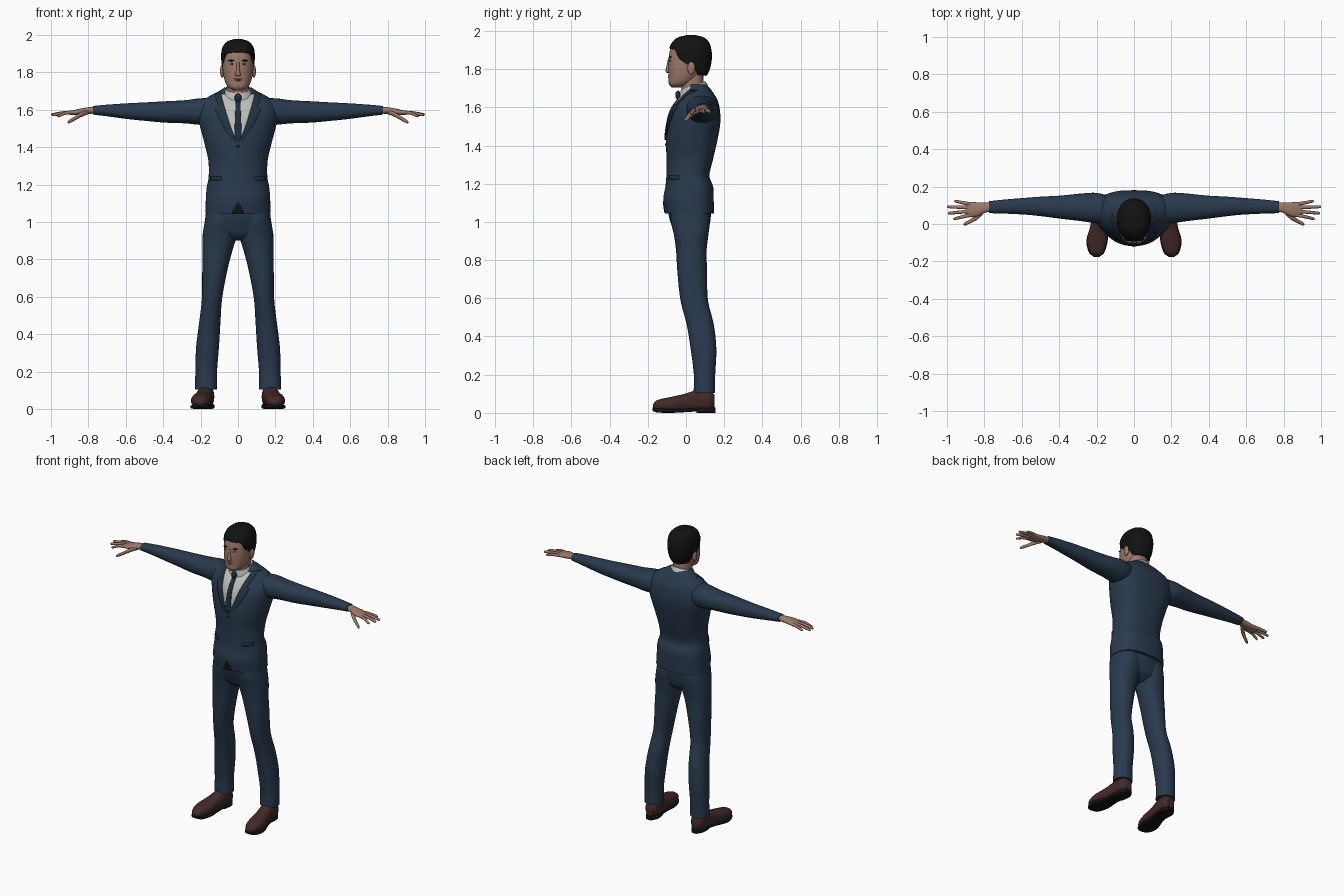
import bpy, bmesh, math
from mathutils import Matrix, Vector

cube = bpy.data.objects.get("Cube")
if cube:
    bpy.data.objects.remove(cube, do_unlink=True)


def material(name, r, g, b):
    m = bpy.data.materials.new(name)
    m.use_nodes = True
    m.diffuse_color = (r, g, b, 1)
    shader = m.node_tree.nodes["Principled BSDF"]
    shader.inputs["Base Color"].default_value = (r, g, b, 1)
    shader.inputs["Roughness"].default_value = 0.8
    return m


SUIT = material("navy suit", .022, .042, .075)
LAPEL = material("dark navy lapel", .016, .031, .056)
TIE = material("navy tie", .012, .025, .05)
SHIRT = material("off white shirt", .52, .52, .49)
SKIN = material("skin", .33, .19, .14)
LIP = material("lips", .24, .11, .085)
HAIR = material("black hair", .006, .006, .006)
SHOE = material("brown leather", .055, .022, .022)
SOLE = material("black sole", .008, .007, .007)
EYE = material("eye white", .4, .36, .33)


def finish(name, bm, mat):
    """Turn a bmesh into a smooth shaded object."""
    me = bpy.data.meshes.new(name)
    bm.to_mesh(me)
    bm.free()
    me.materials.append(mat)
    ob = bpy.data.objects.new(name, me)
    bpy.context.collection.objects.link(ob)
    bpy.ops.object.select_all(action='DESELECT')
    ob.select_set(True)
    bpy.context.view_layer.objects.active = ob
    bpy.ops.object.shade_smooth_by_angle(angle=math.radians(50))
    return ob


def sample(stations, t):
    """Smooth interpolation of the stations at position t."""
    n = len(stations)
    i = 0
    while i < n - 2 and t > stations[i + 1][0]:
        i += 1
    p, q = stations[i], stations[i + 1]
    before, after = stations[max(i - 1, 0)], stations[min(i + 2, n - 1)]
    h = q[0] - p[0]
    u = (t - p[0]) / h
    out = []
    for k in range(1, len(p)):
        m0 = (q[k] - before[k]) / (q[0] - before[0]) * h
        m1 = (after[k] - p[k]) / (after[0] - p[0]) * h
        d = q[k] - p[k]
        out.append(p[k] + u * (m0 + u * (3 * d - 2 * m0 - m1 + u * (m0 + m1 - 2 * d))))
    return out


def loft(name, mat, axis, stations, power=2.2, back=None, sides=32, steps=5, side=1, warp=None):
    """Skin oval rings (position, two centres, two radii) along an axis."""
    bm = bmesh.new()
    spots = [stations[0][0]]
    for p, q in zip(stations, stations[1:]):
        spots += [p[0] + (q[0] - p[0]) * (k + 1) / steps for k in range(steps)]
    rings = []
    for t in spots:
        a, b, ra, rb = sample(stations, t)
        ring = []
        for k in range(sides):
            w = math.tau * k / sides
            c, s = math.cos(w), math.sin(w)
            e = 2 / (back if back and s > 0 else power)
            u = a + max(ra, .001) * math.copysign(abs(c) ** e, c)
            v = b + max(rb, .001) * math.copysign(abs(s) ** e, s)
            co = {'x': (t, u, v), 'y': (u, t, v), 'z': (u, v, t)}[axis]
            co = warp(*co) if warp else co
            ring.append(bm.verts.new((co[0] * side, co[1], co[2])))
        rings.append(ring)
    for lo, hi in zip(rings, rings[1:]):
        for k in range(sides):
            j = (k + 1) % sides
            bm.faces.new((lo[k], lo[j], hi[j], hi[k]))
    bm.faces.new(rings[0])
    bm.faces.new(rings[-1])
    bmesh.ops.recalc_face_normals(bm, faces=bm.faces)
    return finish(name, bm, mat)


def ball(name, mat, centre, size):
    bm = bmesh.new()
    place = Matrix.Translation(centre) @ Matrix.Diagonal((*size, 1))
    bmesh.ops.create_uvsphere(bm, u_segments=20, v_segments=12, radius=1, matrix=place)
    return finish(name, bm, mat)


# Jacket body
JACKET = [(1.045, 0, .018, .175, .128), (1.12, 0, .013, .172, .132), (1.185, 0, .017, .167, .125),
          (1.24, 0, .01, .157, .113), (1.33, 0, .02, .159, .122), (1.43, 0, .03, .182, .135),
          (1.52, 0, .043, .205, .137), (1.58, 0, .05, .213, .128), (1.63, 0, .06, .2, .108),
          (1.665, 0, .067, .165, .083), (1.695, 0, .067, .11, .062), (1.72, 0, .057, .07, .05)]
loft("jacket_body", SUIT, 'z', JACKET, power=2, back=2.7, sides=48)


def drape(name, mat, z0, z1, inner, outer, lift, rows=20, cols=6):
    """Thin cloth plate laid on the jacket front between two edge curves."""
    bm = bmesh.new()
    grid = []
    for r in range(rows + 1):
        z = z0 + (z1 - z0) * r / rows
        _, cy, rx, ry = sample(JACKET, z)
        row = []
        for c in range(cols + 1):
            x = inner(z) + (outer(z) - inner(z)) * c / cols
            y = cy - ry * math.sqrt(max(0, 1 - (x / rx) ** 2))
            row.append(bm.verts.new((x, y - lift, z)))
        grid.append(row)
    for lo, hi in zip(grid, grid[1:]):
        for c in range(cols):
            bm.faces.new((lo[c], lo[c + 1], hi[c + 1], hi[c]))
    bmesh.ops.recalc_face_normals(bm, faces=bm.faces)
    if sum(f.normal.y for f in bm.faces) > 0:
        bmesh.ops.reverse_faces(bm, faces=bm.faces)
    ob = finish(name, bm, mat)
    mod = ob.modifiers.new("thickness", 'SOLIDIFY')
    mod.thickness = lift
    return ob


def opening(z):
    return .002 + .083 * max(0, (z - 1.43) / .23) ** .75


def lapel_edge(z):
    if z > 1.605:
        return opening(z) + .032
    return opening(z) + .004 + .05 * math.sqrt(max(0, (z - 1.43) / .175))


# Shirt front, tie and hem opening
drape("shirt_front", SHIRT, 1.43, 1.685, lambda z: -opening(z), opening, .004, cols=14)
drape("tie", TIE, 1.435, 1.665, lambda z: -min(opening(z), .021 - .04 * (z - 1.435)),
      lambda z: min(opening(z), .021 - .04 * (z - 1.435)), .009)
ball("tie_knot", TIE, (0, -.042, 1.664), (.019, .014, .023))
drape("hem_opening", SOLE, 1.046, 1.11, lambda z: -.5 * (1.112 - z), lambda z: .5 * (1.112 - z), .003)
ball("jacket_button", SOLE, (0, -.104, 1.405), (.008, .005, .008))


def tilt(x, y, z):
    return x, y, z + .35 * (y - .04)


# Neck and shirt collar
loft("neck", SKIN, 'z', [(1.62, 0, .04, .062, .06), (1.7, 0, .034, .059, .058), (1.79, 0, .03, .06, .06)])
loft("shirt_collar", SHIRT, 'z', [(1.63, 0, .045, .088, .085), (1.685, 0, .041, .079, .074),
                                  (1.715, 0, .037, .067, .064)], warp=tilt)

# Head and nose
loft("head", SKIN, 'z', [(1.704, 0, -.05, .026, .026), (1.72, 0, -.034, .052, .055), (1.75, 0, -.014, .069, .077),
                         (1.79, 0, 0, .079, .093), (1.84, 0, .01, .083, .102), (1.89, 0, .018, .082, .104),
                         (1.93, 0, .02, .074, .09), (1.958, 0, .022, .05, .06), (1.968, 0, .024, .02, .025)], sides=40)
loft("nose", SKIN, 'z', [(1.779, 0, -.09, .01, .006), (1.785, 0, -.092, .016, .013), (1.798, 0, -.093, .012, .013),
                         (1.825, 0, -.09, .008, .01), (1.856, 0, -.086, .009, .008)], sides=16)
ball("upper_lip", LIP, (0, -.086, 1.764), (.024, .009, .005))
ball("lower_lip", LIP, (0, -.085, 1.757), (.02, .009, .005))

# Hair, gathered up to the hairline
HAIRLINE = [(-.1, 1.91), (-.055, 1.9), (-.035, 1.845), (.005, 1.825), (.04, 1.815), (.06, 1.77), (.15, 1.76)]


def hairline(x, y, z):
    for (y0, z0), (y1, z1) in zip(HAIRLINE, HAIRLINE[1:]):
        if y0 <= y <= y1:
            return x, y, max(z, z0 + (z1 - z0) * (y - y0) / (y1 - y0))
    return x, y, z


loft("hair", HAIR, 'z', [(1.75, 0, .035, .055, .066), (1.8, 0, .03, .079, .095), (1.86, 0, .025, .089, .111),
                         (1.9, 0, .022, .09, .111), (1.94, 0, .024, .08, .097), (1.967, 0, .026, .054, .066),
                         (1.978, 0, .028, .02, .024)], sides=64, steps=6, warp=hairline)

FINGERS = {"index": (.048, .028, .967, 1.566), "middle": (.068, .058, .995, 1.572),
           "ring": (.088, .092, 1, 1.574), "little": (.106, .122, .962, 1.575)}

# Everything that comes in pairs
for label, s in (("left", 1), ("right", -1)):
    def pair(part, *args, **kw):
        return loft(label + "_" + part, *args, side=s, **kw)

    # Face details
    ball(label + "_ear", SKIN, (s * .085, .028, 1.805), (.011, .02, .034))
    ball(label + "_eye", EYE, (s * .031, -.08, 1.845), (.013, .008, .0055))
    ball(label + "_iris", HAIR, (s * .031, -.084, 1.845), (.0055, .0055, .0055))
    ball(label + "_eyebrow", HAIR, (s * .033, -.081, 1.863), (.02, .009, .0045))

    # Lapel and pocket flap
    drape(label + "_lapel", LAPEL, 1.43, 1.69, lambda z: s * opening(z), lambda z: s * lapel_edge(z), .007, rows=30)
    drape(label + "_pocket_flap", LAPEL, 1.222, 1.242, lambda z: s * .09, lambda z: s * .146, .006, rows=3)

    # Sleeve
    pair("sleeve", SUIT, 'x', [(.1, .07, 1.59, .07, .07), (.2, .085, 1.59, .081, .071), (.28, .089, 1.589, .074, .062),
                               (.39, .09, 1.588, .062, .057), (.5, .094, 1.59, .052, .049), (.58, .095, 1.592, .045, .043),
                               (.7, .093, 1.596, .037, .031), (.775, .09, 1.597, .032, .023)])

    # Hand
    pair("palm", SKIN, 'x', [(.74, .09, 1.597, .025, .018), (.79, .088, 1.596, .026, .018), (.84, .078, 1.59, .038, .017),
                             (.88, .077, 1.584, .04, .013), (.9, .077, 1.582, .034, .008)], sides=24)
    for finger, (y0, y1, tip, z) in FINGERS.items():
        mid = (.87 + tip) / 2
        pair(finger + "_finger", SKIN, 'x', [(.87, y0, 1.586, .01, .01), (mid, (y0 + y1) / 2, 1.583, .009, .009),
                                             (tip - .006, y1, z, .007, .007), (tip, y1, z, .002, .002)], sides=12)
    pair("thumb", SKIN, 'x', [(.8, .075, 1.588, .014, .012), (.84, .038, 1.573, .016, .013), (.875, .015, 1.552, .011, .011),
                              (.904, .001, 1.536, .009, .009), (.912, -.002, 1.532, .003, .003)], sides=14)

    # Trouser leg
    pair("trouser_leg", SUIT, 'z', [(.105, .171, .096, .059, .056), (.2, .17, .097, .058, .056), (.33, .163, .092, .061, .067),
                                    (.46, .151, .075, .057, .071), (.59, .139, .043, .054, .072), (.75, .123, .032, .068, .078),
                                    (.85, .109, .028, .08, .08), (.93, .097, .027, .092, .09),
                                    (1, .088, .023, .09, .102), (1.06, .085, .02, .085, .1)])

    # Shoe with sole and heel
    pair("shoe", SHOE, 'y', [(-.174, .2, .034, .014, .01), (-.155, .2, .039, .036, .026), (-.09, .197, .044, .054, .037),
                             (-.01, .186, .052, .048, .047), (.06, .175, .064, .045, .056), (.125, .171, .064, .043, .054),
                             (.15, .17, .06, .025, .035)], power=2.4)
    pair("shoe_sole", SOLE, 'y', [(-.176, .2, .02, .014, .008), (-.155, .2, .014, .04, .011), (-.085, .197, .011, .057, .011),
                                  (0, .184, .014, .044, .01), (.06, .174, .018, .043, .01)], power=4)
    pair("shoe_heel", SOLE, 'y', [(.055, .174, .014, .041, .014), (.115, .171, .014, .045, .014),
                                  (.155, .17, .014, .022, .014)], power=4)

# Seat of the trousers
loft("trouser_seat", SUIT, 'z', [(.9, 0, .027, .06, .045), (.93, 0, .027, .13, .08), (.97, 0, .025, .178, .096),
                                 (1.03, 0, .02, .17, .11), (1.08, 0, .018, .162, .11)], power=2.3)
